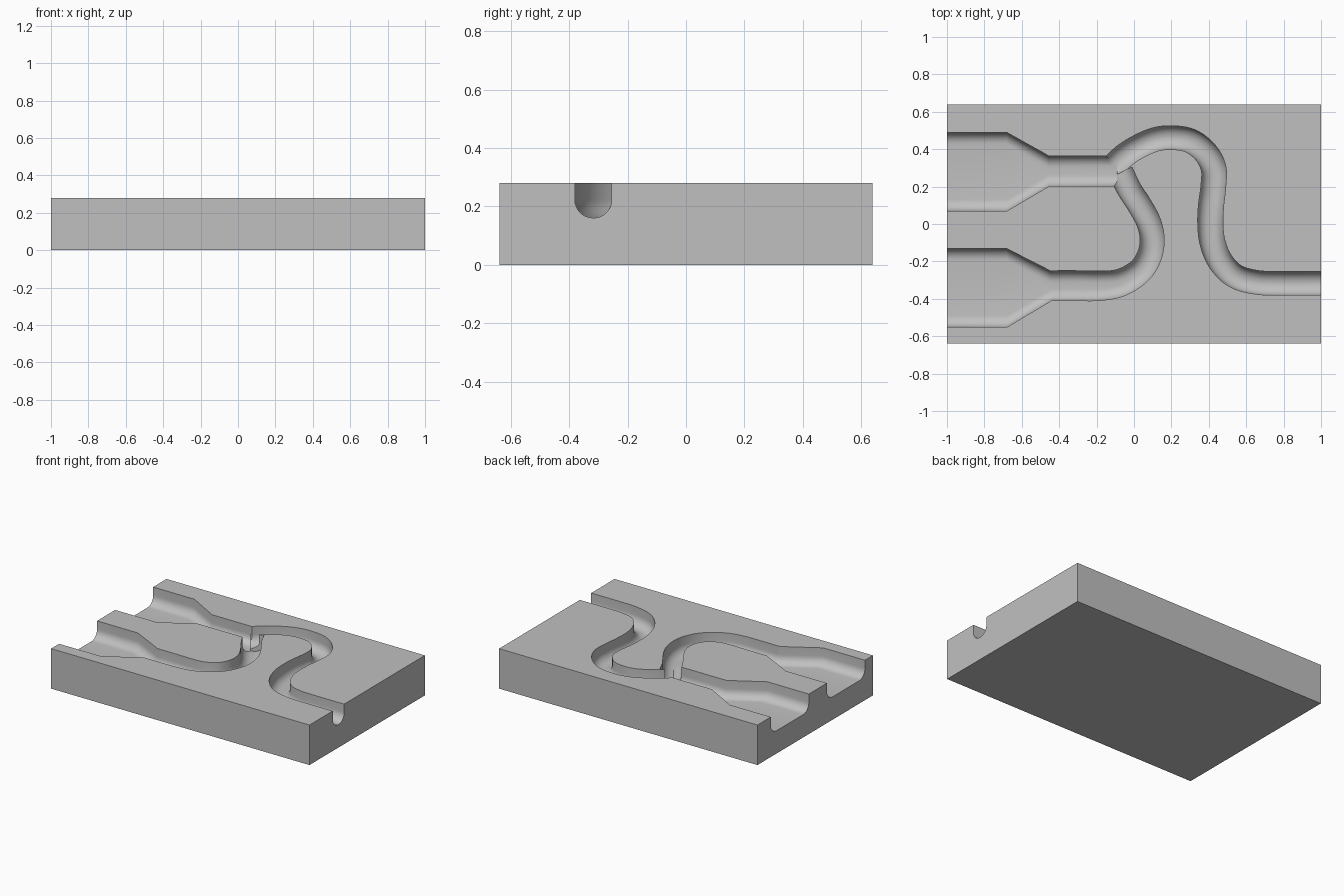
import bpy, bmesh, math
from mathutils import Vector

cube = bpy.data.objects.get("Cube")
if cube:
    bpy.data.objects.remove(cube, do_unlink=True)

HEIGHT, FLOOR, RADIUS = 0.28, 0.16, 0.062

grey = bpy.data.materials.new("plain grey")
grey.use_nodes = True
grey.diffuse_color = (0.53, 0.53, 0.53, 1)
grey.node_tree.nodes["Principled BSDF"].inputs["Base Color"].default_value = (0.53, 0.53, 0.53, 1)


def make_object(name, bm):
    bmesh.ops.recalc_face_normals(bm, faces=bm.faces)
    mesh = bpy.data.meshes.new(name)
    bm.to_mesh(mesh)
    bm.free()
    mesh.materials.append(grey)
    obj = bpy.data.objects.new(name, mesh)
    bpy.context.collection.objects.link(obj)
    return obj


def spline(points, steps=6):
    """Smooth curve through (x, y, half width) points."""
    pts = [Vector(p) for p in points]
    pts = [2 * pts[0] - pts[1]] + pts + [2 * pts[-1] - pts[-2]]
    out = []
    for a, b, c, d in zip(pts, pts[1:], pts[2:], pts[3:]):
        for i in range(steps):
            t = i / steps
            out.append(0.5 * (2 * b + (c - a) * t + (2 * a - 5 * b + 4 * c - d) * t ** 2
                              + (3 * b - a - 3 * c + d) * t ** 3))
    return out + [pts[-2]]


def channel_cutter(name, path, floor):
    """Sweep a round-bottomed slot of varying width along a path."""
    path = [Vector(p) for p in path]
    bm = bmesh.new()
    rings = []
    for i, p in enumerate(path):
        tangent = path[min(i + 1, len(path) - 1)] - path[max(i - 1, 0)]
        side = Vector((tangent.y, -tangent.x, 0)).normalized()
        centre = Vector((p.x, p.y, 0))
        flat = max(p.z - RADIUS, 0.001)
        section = [(-flat - RADIUS, HEIGHT + 0.1)]
        for k in range(18):
            corner = -flat if k < 9 else flat
            angle = math.pi * (1 + (k if k < 9 else k - 1) / 16)
            section.append((corner + RADIUS * math.cos(angle),
                            floor + RADIUS + RADIUS * math.sin(angle)))
        section.append((flat + RADIUS, HEIGHT + 0.1))
        rings.append([bm.verts.new(centre + side * u + Vector((0, 0, z))) for u, z in section])
    for r, s in zip(rings, rings[1:]):
        for k in range(len(r)):
            n = (k + 1) % len(r)
            bm.faces.new((r[k], r[n], s[n], s[k]))
    bm.faces.new(rings[0])
    bm.faces.new(rings[-1])
    obj = make_object(name, bm)
    obj.hide_render = True
    return obj


# Rectangular slab
bm = bmesh.new()
bmesh.ops.create_cube(bm, size=1)
for v in bm.verts:
    v.co = (v.co.x * 2, v.co.y * 1.276, (v.co.z + 0.5) * HEIGHT)
slab = make_object("channel_block", bm)

# Wide upper inlet that tapers
upper = [(-1.1, 0.28, 0.21), (-0.68, 0.28, 0.21), (-0.455, 0.283, 0.081), (-0.09, 0.283, 0.081)]

# Wide lower inlet, taper, then a bend up to the junction
lower = [(-1.1, -0.34, 0.21), (-0.68, -0.34, 0.21)] + spline(
    [(-0.445, -0.33, 0.08), (-0.3, -0.33, 0.08), (-0.18, -0.33, 0.078), (-0.07, -0.313, 0.072),
     (0.03, -0.252, 0.067), (0.082, -0.17, 0.065), (0.097, -0.08, 0.064), (0.078, 0.01, 0.064),
     (0.03, 0.1, 0.064), (-0.025, 0.185, 0.064), (-0.07, 0.275, 0.066)])

# Winding outlet from the junction to the far side
outlet = spline(
    [(-0.12, 0.3, 0.065), (-0.055, 0.363, 0.064), (0.02, 0.412, 0.063), (0.11, 0.451, 0.063),
     (0.2, 0.462, 0.063), (0.3, 0.445, 0.064), (0.38, 0.385, 0.065), (0.425, 0.3, 0.066),
     (0.424, 0.2, 0.066), (0.412, 0.1, 0.067), (0.408, 0.0, 0.067), (0.42, -0.1, 0.067),
     (0.462, -0.2, 0.066), (0.54, -0.278, 0.064), (0.65, -0.311, 0.063), (0.78, -0.317, 0.063),
     (1.1, -0.317, 0.063)])

# Carve the three channels into the slab
for i, (name, path) in enumerate([("upper_inlet", upper), ("lower_inlet", lower), ("outlet", outlet)]):
    cutter = channel_cutter(name + "_cutter", path, FLOOR + 0.0004 * i)
    bpy.context.view_layer.objects.active = slab
    mod = slab.modifiers.new(name, "BOOLEAN")
    mod.operation, mod.solver, mod.object = "DIFFERENCE", "EXACT", cutter
    bpy.ops.object.modifier_apply(modifier=mod.name)
    bpy.data.objects.remove(cutter, do_unlink=True)

bpy.ops.object.select_all(action="DESELECT")
slab.select_set(True)
bpy.context.view_layer.objects.active = slab
bpy.ops.object.shade_smooth_by_angle(angle=math.radians(35))
